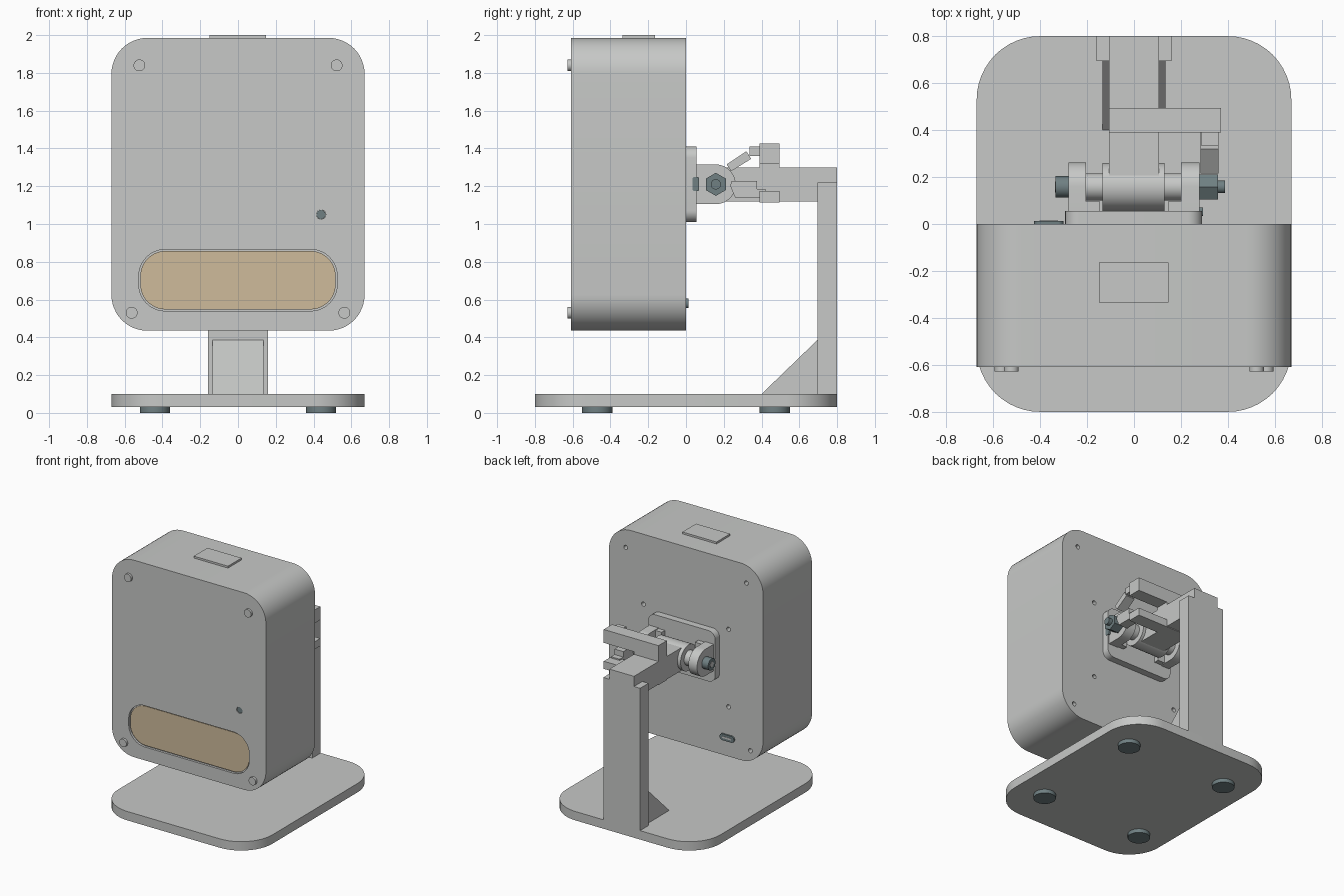
import bpy, bmesh, math

if "Cube" in bpy.data.objects:
    bpy.data.objects.remove(bpy.data.objects["Cube"])


def material(name, rgb):
    m = bpy.data.materials.new(name)
    m.diffuse_color = (*rgb, 1)
    m.use_nodes = True
    m.node_tree.nodes["Principled BSDF"].inputs["Base Color"].default_value = m.diffuse_color
    return m


GREY = material("light grey plastic", (0.57, 0.58, 0.57))
DARK = material("dark steel", (0.16, 0.215, 0.225))
TAN = material("tan panel", (0.62, 0.50, 0.33))


def smooth(ob):
    ob.data.shade_smooth()
    ob.data.set_sharp_from_angle(angle=math.radians(30))


def add_prism(bm, pts, axis, a, b):
    """Extrude a 2D outline along x, y or z from a to b."""
    def place(p, d):
        return {"x": (d, p[0], p[1]), "y": (p[0], d, p[1]), "z": (p[0], p[1], d)}[axis]
    lo = [bm.verts.new(place(p, a)) for p in pts]
    hi = [bm.verts.new(place(p, b)) for p in pts]
    bm.faces.new(lo)
    bm.faces.new(hi)
    n = len(pts)
    for i in range(n):
        bm.faces.new((lo[i], lo[(i + 1) % n], hi[(i + 1) % n], hi[i]))


def build(name, prisms, mat=GREY):
    bm = bmesh.new()
    for p in prisms:
        add_prism(bm, *p)
    bmesh.ops.recalc_face_normals(bm, faces=bm.faces)
    me = bpy.data.meshes.new(name)
    bm.to_mesh(me)
    bm.free()
    me.materials.append(mat)
    ob = bpy.data.objects.new(name, me)
    bpy.context.collection.objects.link(ob)
    smooth(ob)
    return ob


def circle(u, v, r, n=32, turn=0.0):
    return [(u + r * math.cos(turn + math.tau * i / n),
             v + r * math.sin(turn + math.tau * i / n)) for i in range(n)]


def rounded(u0, u1, v0, v1, r, n=12):
    pts = []
    corners = ((u1 - r, v1 - r), (u0 + r, v1 - r), (u0 + r, v0 + r), (u1 - r, v0 + r))
    for k, (cu, cv) in enumerate(corners):
        for i in range(n + 1):
            t = math.pi / 2 * (k + i / n)
            pts.append((cu + r * math.cos(t), cv + r * math.sin(t)))
    return pts


def box(name, x0, x1, y0, y1, z0, z1, mat=GREY):
    return build(name, [([(x0, y0), (x1, y0), (x1, y1), (x0, y1)], "z", z0, z1)], mat)


# Base plate and feet
build("base_plate", [(rounded(-0.67, 0.67, -0.8, 0.8, 0.27), "z", 0.03, 0.10)])
for x in (-0.44, 0.44):
    for y in (-0.47, 0.47):
        build("foot", [(circle(x, y, 0.08), "z", 0.0, 0.03)], DARK)

# Main housing with a panel recess, sensor hole and rear screw holes
body = build("housing", [(rounded(-0.67, 0.67, 0.435, 1.985, 0.19), "y", -0.61, 0.0)])
cuts = [(rounded(-0.525, 0.525, 0.54, 0.865, 0.14), "y", -0.65, -0.592),
        (circle(0.44, 1.05, 0.025, 24), "y", -0.65, -0.59)]
for s in (-1, 1):
    for x, z in ((0.525, 1.84), (0.37, 1.435), (0.37, 0.825), (0.56, 0.53)):
        cuts.append((circle(s * x, z, 0.017, 20), "y", -0.04, 0.03))
cutter = build("housing_cutter", cuts)
cutter.hide_render = True
mod = body.modifiers.new("recesses", "BOOLEAN")
mod.operation = "DIFFERENCE"
mod.solver = "EXACT"
mod.object = cutter
bpy.context.view_layer.objects.active = body
bpy.ops.object.modifier_apply(modifier=mod.name)
bpy.data.objects.remove(cutter)
smooth(body)

# Front details
build("front_panel", [(rounded(-0.517, 0.517, 0.548, 0.857, 0.133), "y", -0.595, -0.60)], TAN)
build("sensor", [(circle(0.44, 1.05, 0.024, 24), "y", -0.605, -0.585)], DARK)
for s in (-1, 1):
    for x, z in ((0.522, 1.84), (0.563, 0.53)):
        build("front_screw", [(circle(s * x, z, 0.031), "y", -0.628, -0.605)])

# Top button and rear socket
box("top_button", -0.15, 0.147, -0.335, -0.165, 1.98, 2.0)
build("socket_shell", [(rounded(-0.425, -0.30, 0.555, 0.605, 0.024), "y", -0.02, 0.012)], DARK)
build("socket_tongue", [(rounded(-0.402, -0.323, 0.573, 0.587, 0.006, 4), "y", 0.0, 0.014)])

# Stand post with gusset
box("post", -0.16, 0.16, 0.695, 0.80, 0.10, 1.22)
build("gusset", [([(0.40, 0.10), (0.70, 0.10), (0.70, 0.39)], "x", -0.135, 0.135)])

# Arm with pivot barrel
PY, PZ = 0.158, 1.21
box("arm", -0.107, 0.107, PY, 0.80, 1.12, 1.30)
build("pivot_barrel", [(circle(PY, PZ, 0.102, 48), "x", -0.135, 0.13)])

# Mount plate and the two lugs
build("mount_plate", [(rounded(-0.293, 0.29, 1.01, 1.41, 0.06), "y", 0.0, 0.055)])
lug = [(0.04, PZ - 0.105)]
for i in range(25):
    t = -math.pi / 2 + math.pi * i / 24
    lug.append((PY + 0.105 * math.cos(t), PZ + 0.105 * math.sin(t)))
lug.append((0.04, PZ + 0.105))
for a, b, f0, f1 in ((-0.28, -0.205, -0.21, -0.145), (0.20, 0.28, 0.145, 0.205)):
    build("lug", [(lug, "x", a, b)])
    box("lug_fillet_block", f0, f1, 0.05, 0.095, PZ - 0.10, PZ + 0.10)

# Pivot spacers, bolt and nut
for a, b in ((-0.206, -0.134), (0.129, 0.201)):
    build("pivot_spacer", [(circle(PY, PZ, 0.058), "x", a, b)])
build("bolt_head", [(circle(PY, PZ, 0.046), "x", -0.335, -0.27)], DARK)
build("bolt_socket", [(circle(PY, PZ, 0.024, 6), "x", -0.337, -0.33)], GREY)
build("bolt_shaft", [(circle(PY, PZ, 0.027), "x", -0.30, 0.387)], DARK)
build("nut", [(circle(PY, PZ, 0.061, 6, math.pi / 6), "x", 0.278, 0.357)], DARK)
build("plate_nut", [(rounded(0.035, 0.07, 1.175, 1.248, 0.008, 4), "x", 0.24, 0.294)], DARK)

# Nut gripping clip: two crossbars with stepped fingers
box("clip_neck", -0.107, 0.107, 0.39, 0.495, 1.29, 1.325)
box("upper_crossbar", -0.107, 0.37, 0.39, 0.495, 1.32, 1.425)
box("upper_finger_root", 0.285, 0.36, 0.335, 0.40, 1.36, 1.41)
build("upper_finger_tip", [([(0.215, 1.315), (0.24, 1.28), (0.345, 1.345), (0.32, 1.385)],
                            "x", 0.283, 0.36)])
box("lower_crossbar", -0.107, 0.37, 0.39, 0.495, 1.115, 1.175)
build("lower_finger", [([(0.235, 1.20), (0.26, 1.14), (0.42, 1.14), (0.42, 1.185),
                         (0.375, 1.185), (0.375, 1.228), (0.24, 1.228)], "x", 0.283, 0.36)])
